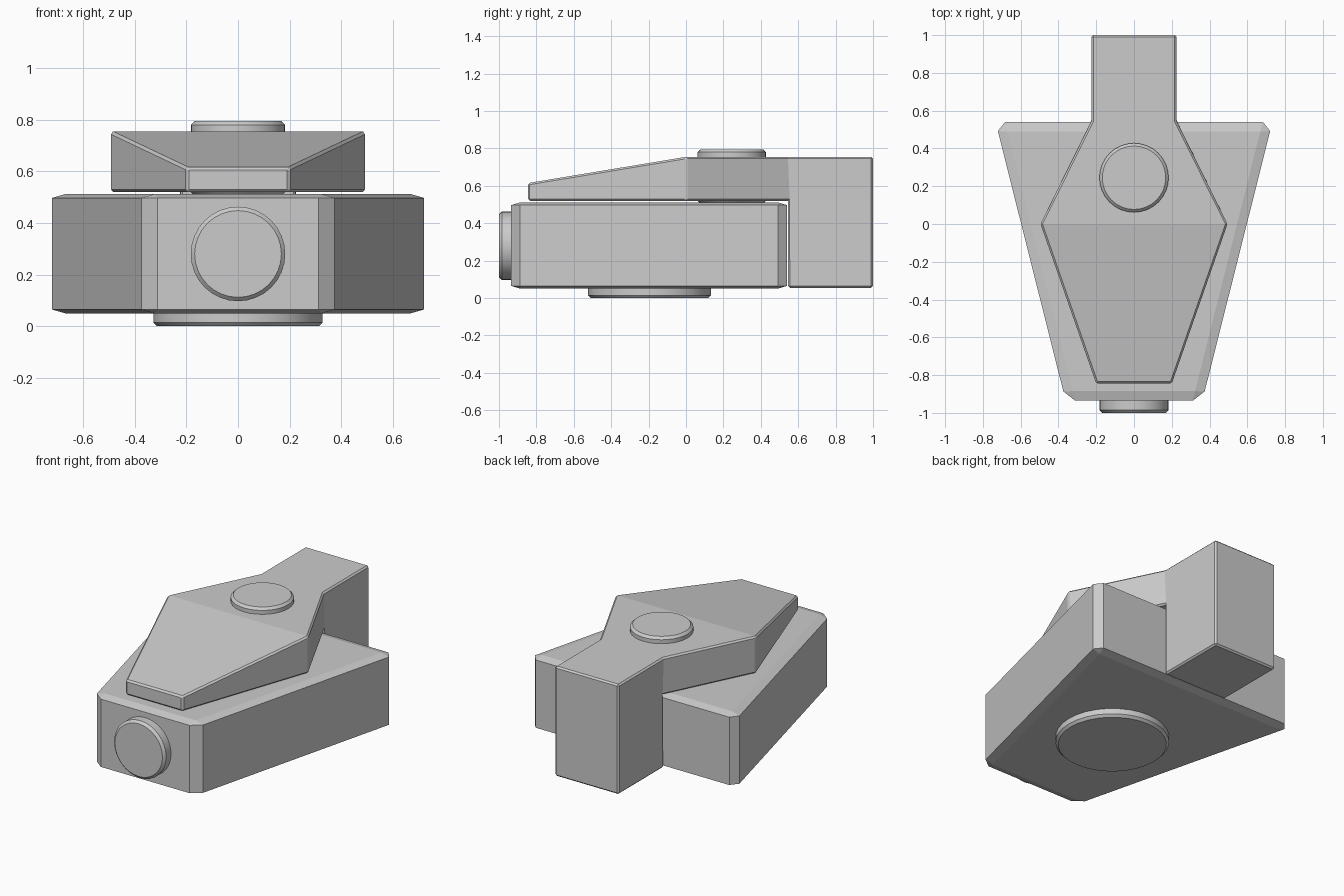
import bpy, bmesh, math
from mathutils import Matrix, Vector

if "Cube" in bpy.data.objects:
    bpy.data.objects.remove(bpy.data.objects["Cube"])


def prism(half, z0, z1):
    """Closed prism from a right-hand half outline mirrored over x = 0."""
    bm = bmesh.new()
    pts = half + [(-x, y) for x, y in reversed(half)]
    low = [bm.verts.new((x, y, z0)) for x, y in pts]
    top = [bm.verts.new((x, y, z1)) for x, y in pts]
    n = len(pts)
    bottom_face = bm.faces.new(low[::-1])
    top_face = bm.faces.new(top)
    for i in range(n):
        j = (i + 1) % n
        bm.faces.new((low[i], low[j], top[j], top[i]))
    return bm, low, top, bottom_face, top_face


def finish(bm, name, bevel, scale_z=1.0, smooth=False):
    """Chamfer the sharp convex edges and make the object."""
    bmesh.ops.recalc_face_normals(bm, faces=bm.faces[:])
    bm.normal_update()
    sharp = [e for e in bm.edges if e.is_manifold and e.is_convex
             and e.calc_face_angle() > math.radians(30)]
    bmesh.ops.bevel(bm, geom=sharp, offset=bevel, segments=1,
                    affect='EDGES', clamp_overlap=True)
    bmesh.ops.scale(bm, vec=(1, 1, scale_z), verts=bm.verts[:])
    bmesh.ops.recalc_face_normals(bm, faces=bm.faces[:])
    me = bpy.data.meshes.new(name)
    bm.to_mesh(me)
    bm.free()
    if smooth:
        me.shade_smooth()
        me.set_sharp_from_angle(angle=math.radians(30))
    ob = bpy.data.objects.new(name, me)
    bpy.context.collection.objects.link(ob)
    return ob


def disc(name, radius, start, end, bevel=0.015):
    """Chamfered round boss running between two points."""
    a, b = Vector(start), Vector(end)
    rot = (b - a).to_track_quat('Z', 'Y').to_matrix().to_4x4()
    bm = bmesh.new()
    bmesh.ops.create_cone(bm, cap_ends=True, segments=32, radius1=radius,
                          radius2=radius, depth=(b - a).length,
                          matrix=Matrix.Translation((a + b) / 2) @ rot)
    finish(bm, name, bevel, smooth=True)


# Wedge-shaped body: built tall, chamfered, then flattened for shallow chamfers
k = 0.3
bm = prism([(0.362, -0.935), (0.733, 0.54)], 0.05 / k, 0.512 / k)[0]
finish(bm, "body", 0.05, scale_z=k)

# Lever plate with sloping nose and a tail block hanging behind the body
bm, low, top, bottom_face, top_face = prism(
    [(0.20, -0.845), (0.495, 0), (0.225, 0.545), (0.225, 1.0)], 0.52, 0.755)
for i in (0, 7):
    top[i].co.z = 0.615
bmesh.utils.face_split(top_face, top[1], top[6])
bmesh.utils.face_split(bottom_face, low[2], low[5])
tail = next(f for f in bm.faces if len(f.verts) == 4
            and all(v in low for v in f.verts) and low[3] in f.verts)
new = bmesh.ops.extrude_discrete_faces(bm, faces=[tail])["faces"][0]
for v in new.verts:
    v.co.z = 0.055
bmesh.ops.remove_doubles(bm, verts=bm.verts[:], dist=0.0005)
finish(bm, "lever", 0.01)

# Round bosses: pivot through the lever, foot underneath, button in front
disc("pivot", 0.183, (0, 0.245, 0.505), (0, 0.245, 0.795))
disc("foot", 0.328, (0, -0.195, 0.12), (0, -0.195, 0.0))
disc("front_button", 0.183, (0, -0.85, 0.28), (0, -1.0, 0.28))
